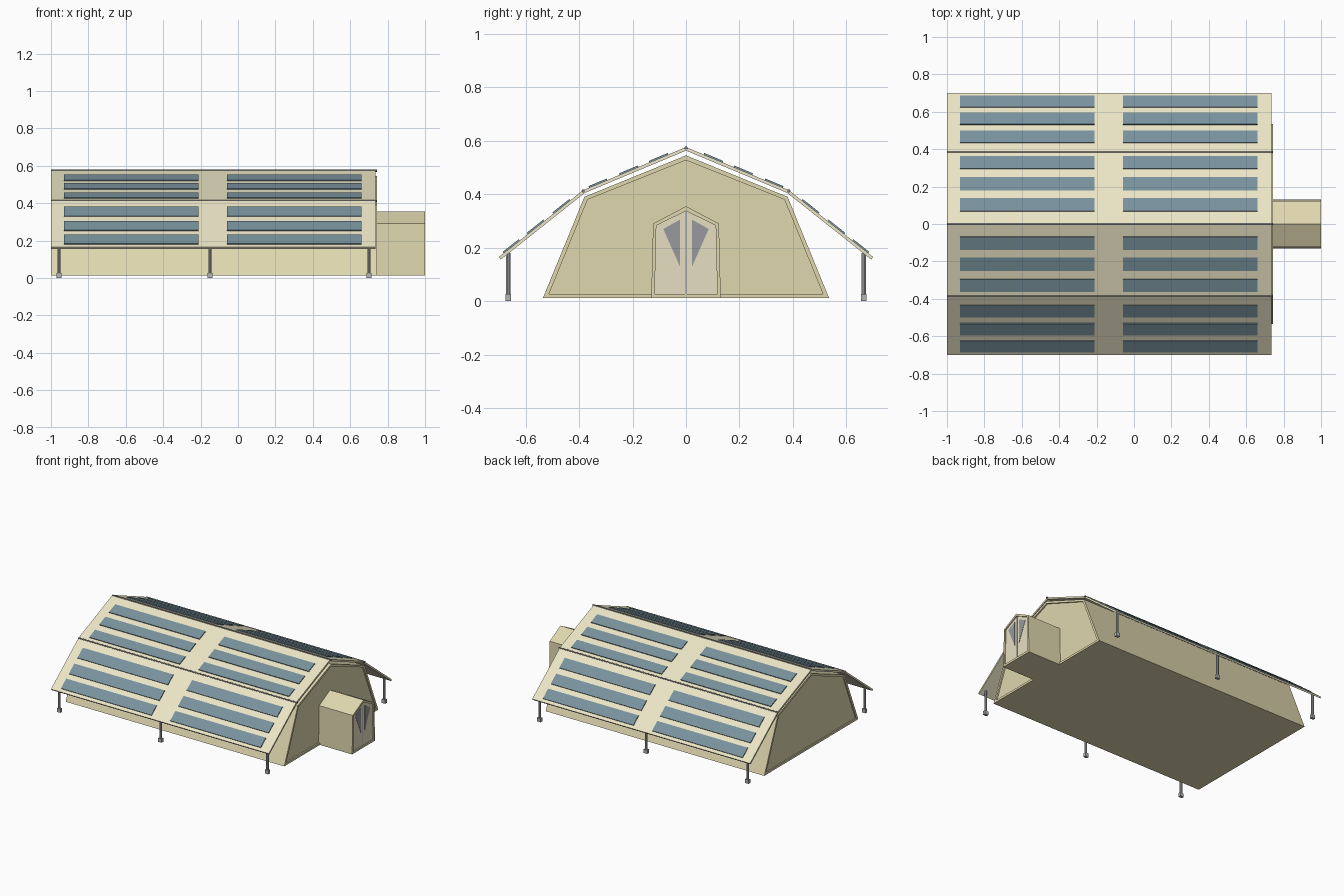
import bpy, bmesh
from mathutils import Vector

if "Cube" in bpy.data.objects:
    bpy.data.objects.remove(bpy.data.objects["Cube"])


def material(name, rgb):
    m = bpy.data.materials.new(name)
    m.diffuse_color = (*rgb, 1)
    m.use_nodes = True
    m.node_tree.nodes["Principled BSDF"].inputs["Base Color"].default_value = m.diffuse_color
    return m


TAN = material("tan_canvas", (0.74, 0.68, 0.43))
CANOPY = material("canopy_fabric", (0.84, 0.79, 0.57))
DOOR = material("door_fabric", (0.80, 0.74, 0.54))
SOLAR = material("solar_film", (0.19, 0.29, 0.34))
GLASS = material("window_dark", (0.31, 0.32, 0.34))
METAL = material("grey_metal", (0.45, 0.46, 0.48))
SEAM = material("seam_dark", (0.22, 0.22, 0.21))


def finish(bm, name, mat):
    bmesh.ops.recalc_face_normals(bm, faces=bm.faces)
    me = bpy.data.meshes.new(name)
    bm.to_mesh(me)
    bm.free()
    me.materials.append(mat)
    ob = bpy.data.objects.new(name, me)
    bpy.context.collection.objects.link(ob)
    return ob


# Solid made by pushing a y-z outline along x
def prism(name, outline, x0, x1, mat):
    bm = bmesh.new()
    a, b = [[bm.verts.new((x, y, z)) for y, z in outline] for x in (x0, x1)]
    bm.faces.new(a)
    bm.faces.new(b)
    n = len(a)
    for i in range(n):
        j = (i + 1) % n
        bm.faces.new((a[i], a[j], b[j], b[i]))
    return finish(bm, name, mat)


# Flat border between two matching y-z outlines, with depth along x
def frame(name, outer, inner, x0, x1, mat):
    bm = bmesh.new()
    loops = [[bm.verts.new((x, y, z)) for y, z in o]
             for x, o in ((x0, outer), (x1, outer), (x1, inner), (x0, inner))]
    n = len(outer)
    for k in range(4):
        p, q = loops[k], loops[(k + 1) % 4]
        for i in range(n):
            j = (i + 1) % n
            bm.faces.new((p[i], p[j], q[j], q[i]))
    return finish(bm, name, mat)


# Slab lying on a slope from p to q (y, z), between two heights off the slope
def slab(name, p, q, low, high, x0, x1, mat):
    p, q = Vector(p), Vector(q)
    d = (q - p).normalized()
    n = Vector((-d.y, d.x))
    if n.y < 0:
        n = -n
    return prism(name, [p + n * low, q + n * low, q + n * high, p + n * high], x0, x1, mat)


def gable(w0, z0, w1, z1, top):
    return [(-w0, z0), (-w1, z1), (0, top), (w1, z1), (w0, z0)]


# Tent body with framed end walls
outer = gable(0.535, 0.012, 0.38, 0.39, 0.545)
inner = gable(0.512, 0.027, 0.368, 0.38, 0.527)
prism("tent_body", outer, -0.99, 0.733, TAN)
frame("front_end_frame", outer, inner, 0.733, 0.743, TAN)
frame("back_end_frame", outer, inner, -0.998, -0.99, TAN)

# Entrance porch with recessed double door
porch = gable(0.13, 0.012, 0.123, 0.29, 0.355)
opening = gable(0.117, 0.027, 0.111, 0.283, 0.337)
prism("porch_body", porch, 0.73, 0.99, TAN)
frame("porch_frame", porch, opening, 0.99, 1.0, TAN)
for s, side in ((-1, "left"), (1, "right")):
    leaf = [(0.003, 0.027), (0.117, 0.027), (0.111, 0.283), (0.003, 0.3355)]
    prism(side + "_door", [(s * y, z) for y, z in leaf], 0.989, 0.993, DOOR)
    window = [(0.022, 0.128), (0.022, 0.305), (0.085, 0.27)]
    prism(side + "_door_window", [(s * y, z) for y, z in window], 0.992, 0.995, GLASS)
prism("door_zip", [(-0.003, 0.027), (0.003, 0.027), (0.003, 0.335), (-0.003, 0.335)],
      0.989, 0.995, METAL)

# Shade canopy: two slopes per side, each with three rows of solar strips
slopes = {
    "lower": ((0.70, 0.165), (0.385, 0.415), ((0.682, 0.622), (0.592, 0.53), (0.495, 0.433))),
    "upper": ((0.385, 0.415), (0.0, 0.576), ((0.362, 0.295), (0.248, 0.178), (0.137, 0.066))),
}
for s, side in ((-1, "near"), (1, "far")):
    for level, (p, q, rows) in slopes.items():
        def at(y):
            t = (p[0] - y) / (p[0] - q[0])
            return (s * y, p[1] + t * (q[1] - p[1]))
        slab(f"{side}_{level}_canopy", at(p[0]), at(q[0]), -0.012, 0, -1.0, 0.735, CANOPY)
        for r, (ya, yb) in enumerate(rows):
            for c, (x0, x1) in enumerate(((-0.93, -0.21), (-0.06, 0.66))):
                slab(f"{side}_{level}_solar_strip_{r}_{c}", at(ya), at(yb), -0.001, 0.006,
                     x0, x1, SOLAR)


def cylinder(name, radius, depth, loc, rot, mat):
    bpy.ops.mesh.primitive_cylinder_add(vertices=8, radius=radius, depth=depth,
                                        location=loc, rotation=rot)
    ob = bpy.context.object
    ob.name = name
    ob.data.materials.append(mat)


# Rods along the canopy folds
for name, y, z in (("ridge_rod", 0, 0.573), ("near_rod", -0.385, 0.412), ("far_rod", 0.385, 0.412)):
    cylinder(name, 0.006, 1.742, (-0.129, y, z), (0, 1.570796, 0), SEAM)

# Support posts with square feet
for y, side in ((-0.665, "near"), (0.665, "far")):
    for i, x in enumerate((-0.957, -0.15, 0.70)):
        cylinder(f"{side}_post_{i}", 0.009, 0.165, (x, y, 0.0975), (0, 0, 0.3927), METAL)
        f = 0.010
        prism(f"{side}_post_foot_{i}", [(y - f, 0), (y + f, 0), (y + f, 0.027), (y - f, 0.027)],
              x - 0.014, x + 0.014, METAL)
